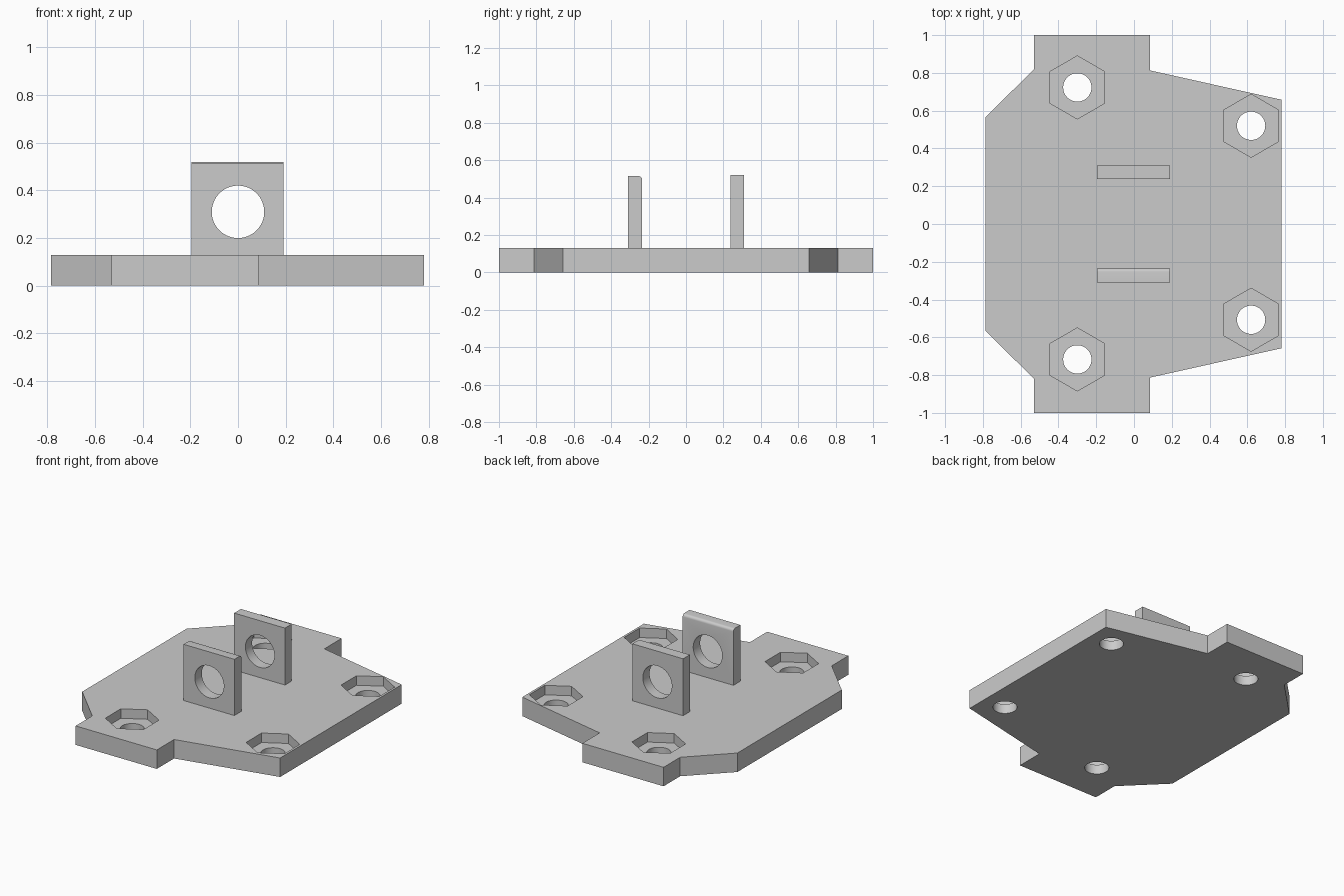
import bpy, bmesh, math
from mathutils import Matrix, Vector

if "Cube" in bpy.data.objects:
    bpy.data.objects.remove(bpy.data.objects["Cube"], do_unlink=True)

GREY = (0.6, 0.6, 0.6, 1)
grey = bpy.data.materials.new("plain grey")
grey.use_nodes = True
grey.diffuse_color = GREY
grey.node_tree.nodes["Principled BSDF"].inputs["Base Color"].default_value = GREY

THICK = 0.13   # plate thickness
POCKET = 0.065  # pocket floor height


def make_object(name, bm):
    bmesh.ops.recalc_face_normals(bm, faces=bm.faces)
    mesh = bpy.data.meshes.new(name)
    bm.to_mesh(mesh)
    bm.free()
    mesh.materials.append(grey)
    obj = bpy.data.objects.new(name, mesh)
    bpy.context.collection.objects.link(obj)
    return obj


def prism(name, outline, z0, z1):
    bm = bmesh.new()
    face = bm.faces.new([bm.verts.new((x, y, z0)) for x, y in outline])
    top = bmesh.ops.extrude_face_region(bm, geom=[face])["geom"]
    verts = [v for v in top if isinstance(v, bmesh.types.BMVert)]
    bmesh.ops.translate(bm, verts=verts, vec=(0, 0, z1 - z0))
    return make_object(name, bm)


def circle(x, y, radius, sides, turn=0.0):
    angles = [turn + i * math.tau / sides for i in range(sides)]
    return [(x + radius * math.cos(a), y + radius * math.sin(a)) for a in angles]


def cut(obj, cutter):
    cutter.hide_render = True
    mod = obj.modifiers.new("cut", "BOOLEAN")
    mod.operation = "DIFFERENCE"
    mod.solver = "EXACT"
    mod.object = cutter
    bpy.context.view_layer.objects.active = obj
    bpy.ops.object.modifier_apply(modifier=mod.name)
    bpy.data.objects.remove(cutter, do_unlink=True)


def smooth(obj):
    bpy.ops.object.select_all(action="DESELECT")
    obj.select_set(True)
    bpy.context.view_layer.objects.active = obj
    bpy.ops.object.shade_smooth_by_angle(angle=math.radians(30))


# Base plate with end tongues and tapered corners
half = [(-0.785, 0.565), (-0.53, 0.82), (-0.53, 1), (0.085, 1),
        (0.085, 0.813), (0.78, 0.658)]
outline = half + [(x, -y) for x, y in reversed(half)]
plate = prism("base_plate", outline, 0, THICK)

# Hexagonal nut pockets with through bolt holes
for x, y in [(-0.3, 0.723), (-0.3, -0.717), (0.62, 0.52), (0.62, -0.507)]:
    cut(plate, prism("pocket_cutter", circle(x, y, 0.167, 6, math.pi / 6), POCKET, 0.3))
    cut(plate, prism("bolt_cutter", circle(x, y, 0.075, 48), -0.1, 0.3))
smooth(plate)


# Upright lugs, each with a round cross hole
def lug(name, y0, y1, top, rounded):
    bm = bmesh.new()
    bottom = THICK - 0.01
    size = Vector((0.385, y1 - y0, top - bottom))
    centre = Vector((-0.0025, (y0 + y1) / 2, (top + bottom) / 2))
    bmesh.ops.create_cube(bm, size=1, matrix=Matrix.Translation(centre) @ Matrix.Diagonal(size.to_4d()))
    if rounded:
        edges = [e for e in bm.edges
                 if all(v.co.z > centre.z and v.co.y > centre.y for v in e.verts)]
        bmesh.ops.bevel(bm, geom=edges, offset=0.018, segments=5, profile=0.5, affect="EDGES")
    obj = make_object(name, bm)
    hole = prism("hole_cutter", circle(0, 0, 0.11, 64), -0.2, 0.2)
    hole.data.transform(Matrix.Translation((0, centre.y, 0.31)) @ Matrix.Rotation(math.pi / 2, 4, "X"))
    cut(obj, hole)
    smooth(obj)


lug("front_lug", -0.31, -0.235, 0.515, True)
lug("back_lug", 0.237, 0.31, 0.52, False)
